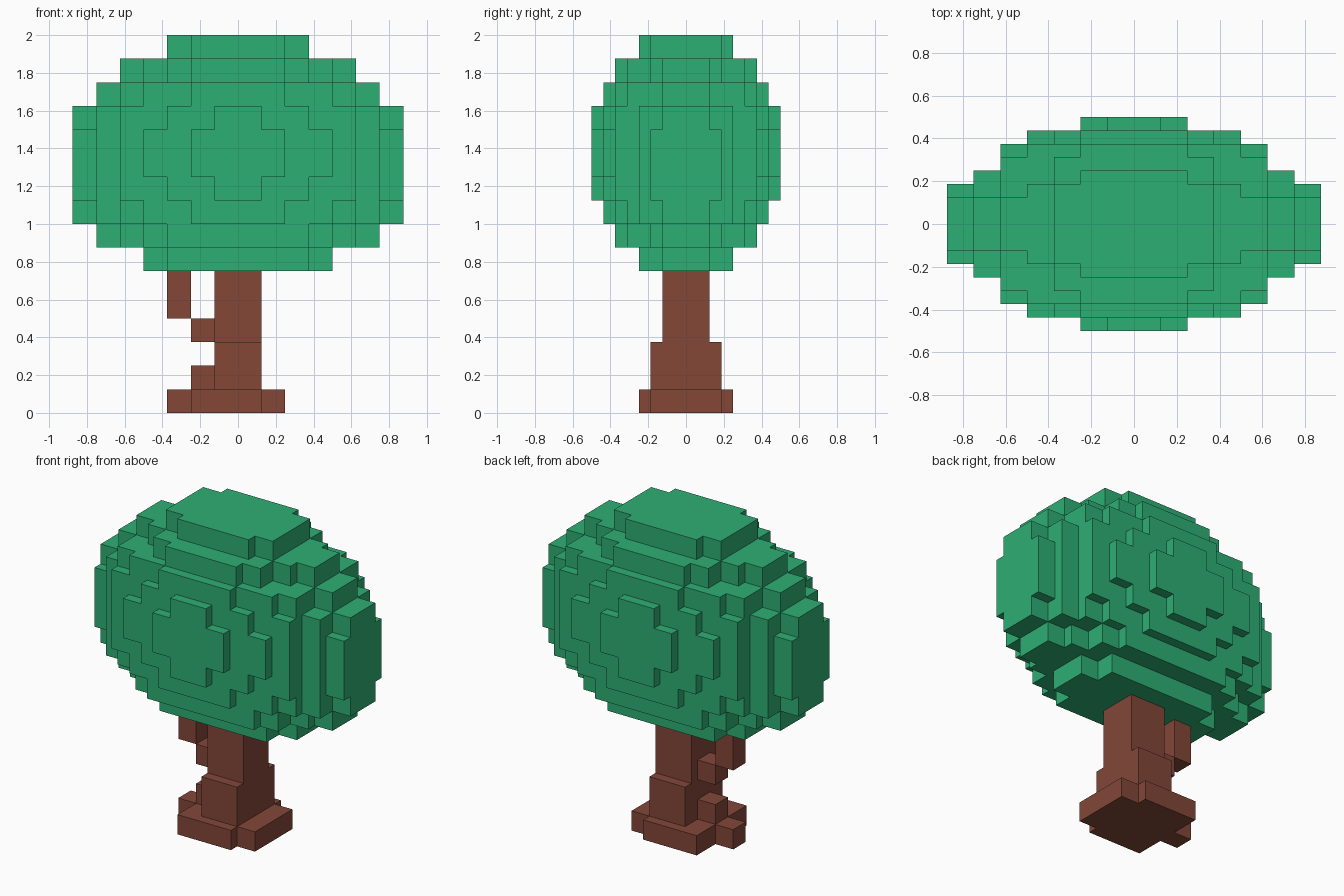
import bpy, bmesh
from math import radians
from mathutils import Vector

if "Cube" in bpy.data.objects:
    bpy.data.objects.remove(bpy.data.objects["Cube"])

SIZE = Vector((0.125, 0.0625, 0.125))   # one block of the tree


def material(name, rgb):
    m = bpy.data.materials.new(name)
    m.diffuse_color = (*rgb, 1)
    m.use_nodes = True
    m.node_tree.nodes["Principled BSDF"].inputs["Base Color"].default_value = m.diffuse_color
    return m


def block_shell(name, cells, mat):
    """Outer skin of a set of block cells, coplanar faces merged."""
    bm = bmesh.new()
    for cell in cells:
        for axis in range(3):
            for side in (0, 1):
                near = list(cell)
                near[axis] += 2 * side - 1
                if tuple(near) in cells:
                    continue
                u, v = (axis + 1) % 3, (axis + 2) % 3
                quad = []
                for a, b in ((0, 0), (1, 0), (1, 1), (0, 1)):
                    p = list(cell)
                    p[axis] += side
                    p[u] += a
                    p[v] += b
                    quad.append(bm.verts.new([p[i] * SIZE[i] for i in range(3)]))
                bm.faces.new(quad if side else quad[::-1])
    bmesh.ops.remove_doubles(bm, verts=bm.verts[:], dist=1e-4)
    bmesh.ops.dissolve_limit(bm, angle_limit=radians(1),
                             verts=bm.verts[:], edges=bm.edges[:])
    mesh = bpy.data.meshes.new(name)
    bm.to_mesh(mesh)
    bm.free()
    mesh.materials.append(mat)
    obj = bpy.data.objects.new(name, mesh)
    bpy.context.collection.objects.link(obj)
    return obj


def box(x0, x1, half_y, z0, z1):
    return {(x, y, z) for x in range(x0, x1)
            for y in range(-half_y, half_y) for z in range(z0, z1)}


leaf_green = material("leaf green", (0.027, 0.429, 0.174))
bark_brown = material("bark brown", (0.227, 0.063, 0.039))

# Canopy: one row per layer from the bottom up; each digit is the half depth
# in blocks of a column, counted outwards from the middle and mirrored.
layers = ["4442", "666532", "7766542", "8776643", "8877643",
          "8877643", "8776642", "776652", "66532", "443"]
canopy = set()
for k, row in enumerate(layers):
    for i, digit in enumerate(row):
        for x in (i, -i - 1):
            canopy |= box(x, x + 1, int(digit), 6 + k, 7 + k)
block_shell("canopy", canopy, leaf_green)

# Trunk: flared foot, thick lower part, thin upper part
trunk = (box(-2, 1, 4, 0, 1) | box(1, 2, 3, 0, 1)
         | box(-1, 1, 3, 1, 3) | box(-1, 1, 2, 3, 6))
# Root on the left side
trunk |= box(-3, -2, 1, 0, 1) | box(-2, -1, 1, 1, 2)
block_shell("trunk", trunk, bark_brown)

# Side branch stepping up into the canopy
block_shell("branch_lower", box(-2, -1, 1, 3, 4), bark_brown)
block_shell("branch_upper", box(-3, -2, 1, 4, 6), bark_brown)
